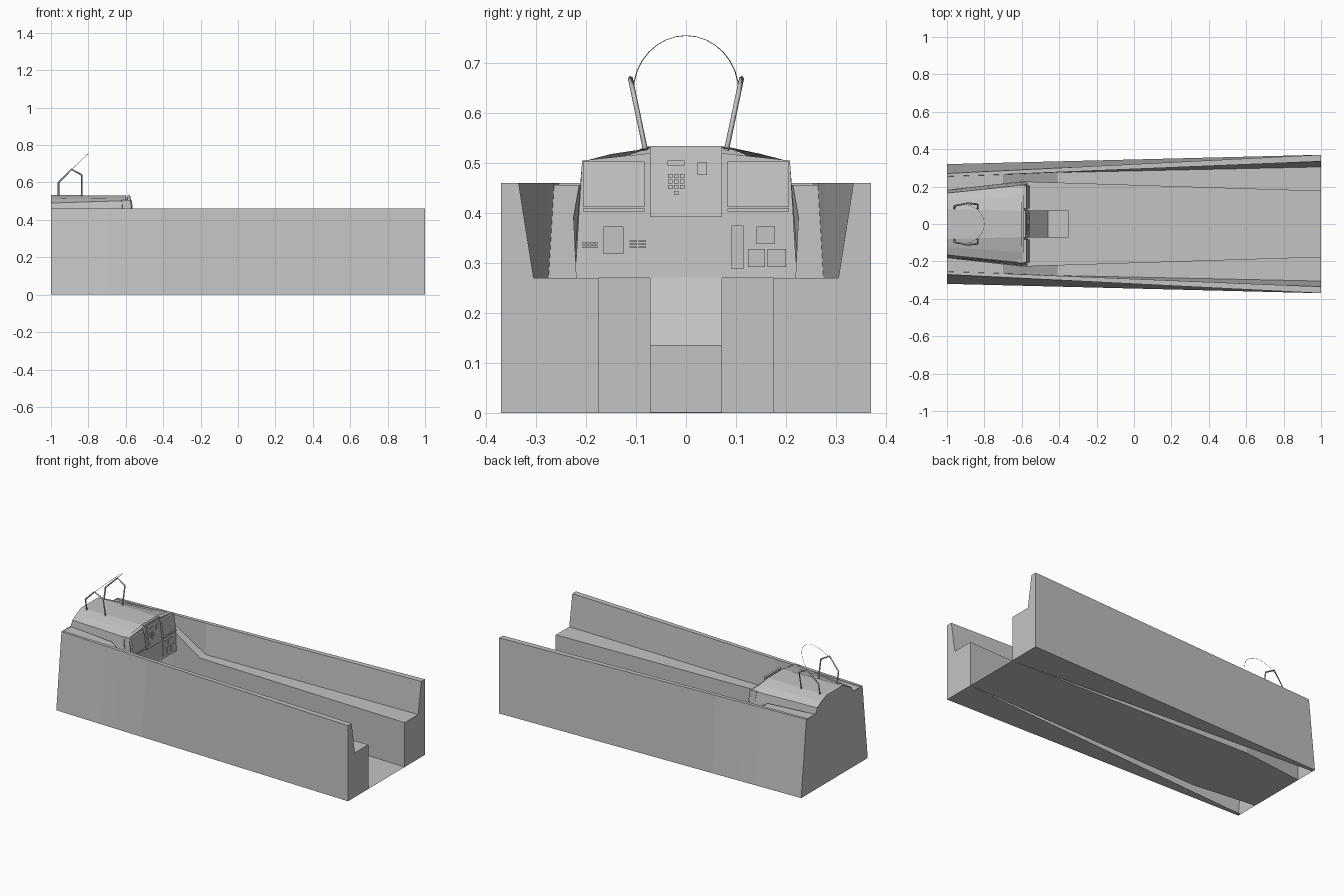
import bpy, bmesh, math

cube = bpy.data.objects.get("Cube")
if cube:
    bpy.data.objects.remove(cube)

grey = bpy.data.materials.new("plain grey")
grey.use_nodes = True
COLOUR = (0.55, 0.55, 0.55, 1)
grey.diffuse_color = COLOUR
grey.node_tree.nodes["Principled BSDF"].inputs["Base Color"].default_value = COLOUR


def add_object(name, bm, mirror=False):
    bmesh.ops.recalc_face_normals(bm, faces=bm.faces)
    mesh = bpy.data.meshes.new(name)
    bm.to_mesh(mesh)
    bm.free()
    mesh.materials.append(grey)
    ob = bpy.data.objects.new(name, mesh)
    bpy.context.scene.collection.objects.link(ob)
    if mirror:
        mod = ob.modifiers.new("Mirror", 'MIRROR')
        mod.use_axis = (False, True, False)
    return ob


def loft(name, rings, cap_first=False, cap_last=False, mirror=False):
    """Bridge a row of open cross-sections, optionally capping the ends."""
    bm = bmesh.new()
    rows = [[bm.verts.new(p) for p in ring] for ring in rings]
    for a, b in zip(rows, rows[1:]):
        for i in range(len(a) - 1):
            bm.faces.new((a[i], a[i + 1], b[i + 1], b[i]))
    if cap_first:
        bm.faces.new(rows[0])
    if cap_last:
        bm.faces.new(rows[-1])
    bmesh.ops.remove_doubles(bm, verts=bm.verts, dist=0.0002)
    return add_object(name, bm, mirror)


def prism(name, outline, depth):
    """Extrude a closed outline of 3D points along a vector."""
    bm = bmesh.new()
    face = bm.faces.new([bm.verts.new(p) for p in outline])
    out = bmesh.ops.extrude_face_region(bm, geom=[face], use_keep_orig=True)
    moved = [v for v in out["geom"] if isinstance(v, bmesh.types.BMVert)]
    bmesh.ops.translate(bm, verts=moved, vec=depth)
    return add_object(name, bm)


def both(half):
    """Complete a half outline of (y, z) points on the other side."""
    return half + [(-y, z) for y, z in reversed(half)]


def ramp(x, table):
    """Linear interpolation in a falling list of (x, value) pairs."""
    for (x0, v0), (x1, v1) in zip(table, table[1:]):
        if x >= x1:
            return v0 + (v1 - v0) * (x0 - x) / (x0 - x1)
    return table[-1][1]


# Side wall, console ledge and inner wall, as one section swept along x
RIM = 0.46
STRIP = [(1, .175), (-1, .30)]
OUTER_LOW = [(1, .37), (-1, .32)]
OUTER_TOP = [(1, .37), (-1, .27)]
RIM_INNER = [(1, .335), (-.7, .265), (-1, .255)]
LEDGE_OUTER = [(1, .305), (-.41, .275), (-.7, .264), (-1, .254)]
LEDGE_INNER = [(1, .175), (-.6, .225), (-1, .18)]
LEDGE_Z = [(1, .27), (-.41, .27), (-.7, .456), (-1, .456)]
STATIONS = (1, -.41, -.6, -.7, -1)


def side_section(x):
    lz = ramp(x, LEDGE_Z)
    inner = ramp(x, LEDGE_INNER)
    return [(x, ramp(x, STRIP), 0), (x, ramp(x, OUTER_LOW), 0),
            (x, ramp(x, OUTER_TOP), RIM), (x, ramp(x, RIM_INNER), RIM),
            (x, ramp(x, LEDGE_OUTER), lz), (x, inner, lz), (x, inner, 0)]


loft("side_wall_and_console", [side_section(x) for x in STATIONS],
     cap_first=True, mirror=True)

# Floor between the consoles
loft("floor", [[(x, -ramp(x, LEDGE_INNER), 0), (x, ramp(x, LEDGE_INNER), 0)]
               for x in (1, -.6, -1)])

# Cowl over the instrument panel, and the closing plate at the end
cowl_front = both([(.224, .3), (.208, .503), (.15, .518), (.07, .53)])
cowl_end = both([(.18, .455), (.165, .49), (.125, .513), (.08, .533)])
loft("cowl", [[(-.6, y, z) for y, z in cowl_front],
              [(-1, y, z) for y, z in cowl_end]])
end_half = [(.32, 0), (.27, RIM), (.18, RIM), (.165, .49), (.08, .533)]
loft("end_plate", [[(-1, y, z) for y, z in both(end_half)]], cap_first=True)


# Instrument panel, leaning back above the bend
def panel_x(z):
    return -.57 - .15 * max(0, z - .39)


panel = both([(.222, .27), (.215, .39), (.208, .505), (.07, .52)])
prism("instrument_panel", [(panel_x(z), y, z) for y, z in panel], (-.035, 0, 0))


def plate(name, y0, y1, z0, z1, depth=.004, base=0, screen=0):
    """Raised rectangle on the panel, with an optional sunken screen."""
    outline = [(panel_x(z) + base, y, z)
               for y, z in ((y0, z0), (y1, z0), (y1, z1), (y0, z1))]
    ob = prism(name, outline, (depth, 0, 0))
    if screen:
        bm = bmesh.new()
        bm.from_mesh(ob.data)
        front = max(bm.faces, key=lambda f: f.calc_center_median().x)
        bmesh.ops.inset_region(bm, faces=[front], thickness=screen, depth=-.006)
        bm.to_mesh(ob.data)
        bm.free()
    return ob


def keys(name, y0, z0, cols, rows, w, h, gap, base=0):
    for c in range(cols):
        for r in range(rows):
            y, z = y0 + c * (w + gap), z0 + r * (h + gap)
            plate(f"{name}_{c}_{r}", y, y + w, z, z + h, .004, base)


for name, s in (("left", 1), ("right", -1)):
    y0, y1 = sorted((s * .083, s * .206))
    plate(name + "_display", y0, y1, .412, .503, .012, 0, .008)
    plate(name + "_display_sill", y0, y1, .403, .409, .016)

# Central unit with its keypad
plate("central_unit", -.072, .072, .392, .534, .012)
plate("central_face", -.056, .056, .412, .527, .003, .012)
plate("central_readout", -.037, -.003, .495, .505, .004, .015)
plate("central_switch", .023, .042, .476, .501, .004, .015)
keys("central_key", -.036, .448, 3, 3, .009, .008, .003, .015)
plate("central_knob", -.024, -.015, .436, .444, .004, .015)

# Lower panel instruments
keys("outer_key", -.207, .33, 4, 2, .006, .005, .002)
keys("inner_key", -.113, .33, 2, 3, .015, .003, .003)
for i, rect in enumerate([(-.165, -.125, .318, .373), (.091, .115, .288, .375),
                          (.141, .178, .338, .373), (.124, .158, .292, .328),
                          (.163, .2, .292, .328)]):
    plate(f"lower_gauge_{i}", *rect)

# Pedestal between the footwells
pedestal = [(-1, 0), (-1, .27), (-.57, .27), (-.46, .135), (-.35, .135), (-.35, 0)]
prism("centre_pedestal", [(x, -.072, z + .001) for x, z in pedestal], (0, .144, 0))


# Sight frame: two bent struts and a thin tilted hoop
def tube(name, points, radius, sides):
    curve = bpy.data.curves.new(name, 'CURVE')
    curve.dimensions = '3D'
    curve.bevel_depth = radius
    curve.bevel_resolution = sides
    curve.use_fill_caps = True
    spline = curve.splines.new('POLY')
    spline.points.add(len(points) - 1)
    for p, co in zip(spline.points, points):
        p.co = (*co, 1)
    curve.materials.append(grey)
    ob = bpy.data.objects.new(name, curve)
    bpy.context.scene.collection.objects.link(ob)


def strut_y(z):
    return .082 + .21 * (z - .53)


STRUT = [(-.96, .525), (-.96, .6), (-.89, .67), (-.835, .64), (-.835, .525)]
for name, s in (("left", 1), ("right", -1)):
    tube(name + "_sight_strut", [(x, s * strut_y(z), z) for x, z in STRUT], .005, 0)

hoop = []
for i in range(17):
    a = math.pi * i / 16
    rise = .115 * math.sin(a)
    hoop.append((-.92 + rise * 1.04, .106 * math.cos(a), .64 + rise))
tube("sight_hoop", hoop, .001, 0)
